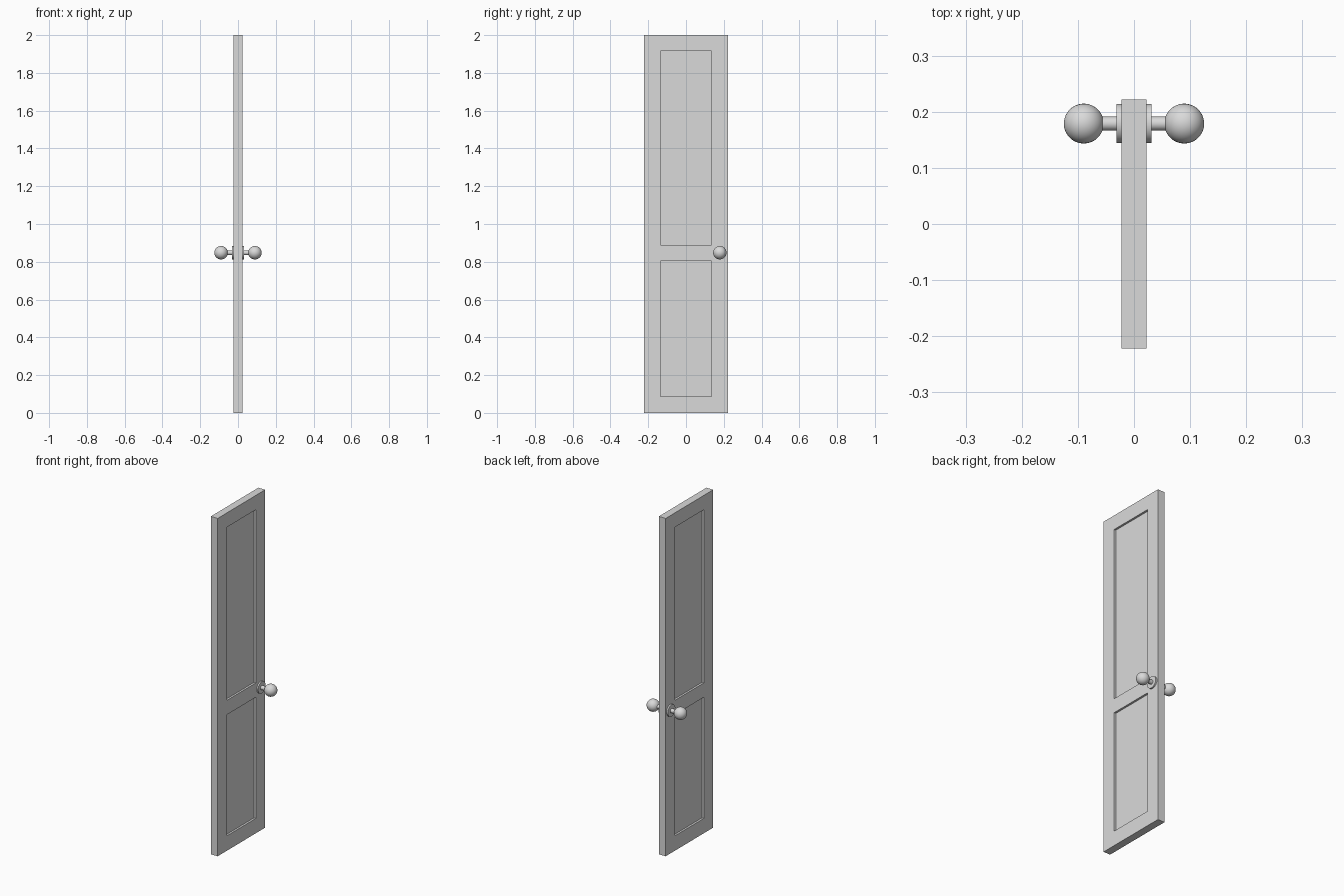
import bpy, bmesh, math
from mathutils import Vector

if "Cube" in bpy.data.objects:
    bpy.data.objects.remove(bpy.data.objects["Cube"])

grey = bpy.data.materials.new("light_grey")
grey.diffuse_color = (0.7, 0.7, 0.7, 1)
grey.use_nodes = True
grey.node_tree.nodes["Principled BSDF"].inputs["Base Color"].default_value = grey.diffuse_color

HX, HY, H = 0.0225, 0.222, 2.0            # half thickness, half width, height
PANEL_Y = 0.136
PANELS = [(0.088, 0.805), (0.89, 1.915)]  # z ranges of the recessed panels
KNOB_Y, KNOB_Z = 0.179, 0.848


def finish(obj, name):
    obj.name = name
    obj.data.name = name
    obj.data.materials.append(grey)
    return obj


# Door leaf: slab cut along the panel borders, panels sunk on both faces
bm = bmesh.new()
bmesh.ops.create_cube(bm, size=1)
for v in bm.verts:
    v.co = Vector((v.co.x * 2 * HX, v.co.y * 2 * HY, (v.co.z + 0.5) * H))
cuts = [((0, y, 0), (0, 1, 0)) for y in (-PANEL_Y, PANEL_Y)]
cuts += [((0, 0, z), (0, 0, 1)) for pair in PANELS for z in pair]
for co, no in cuts:
    bmesh.ops.bisect_plane(bm, geom=bm.verts[:] + bm.edges[:] + bm.faces[:],
                           plane_co=co, plane_no=no)
bm.normal_update()
sunk = []
for f in bm.faces:
    c = f.calc_center_median()
    if abs(f.normal.x) > 0.9 and abs(c.y) < PANEL_Y and any(a < c.z < b for a, b in PANELS):
        sunk.append(f)
bmesh.ops.inset_individual(bm, faces=sunk, thickness=0.0, depth=-0.012)
bm.normal_update()
mesh = bpy.data.meshes.new("door_leaf")
bm.to_mesh(mesh)
bm.free()
door = bpy.data.objects.new("door_leaf", mesh)
bpy.context.collection.objects.link(door)
finish(door, "door_leaf")


def rod(name, radius, x0, x1):
    """Cylinder along x at the knob position."""
    bpy.ops.mesh.primitive_cylinder_add(
        vertices=32, radius=radius, depth=abs(x1 - x0),
        location=((x0 + x1) / 2, KNOB_Y, KNOB_Z), rotation=(0, math.pi / 2, 0))
    bpy.ops.object.shade_smooth_by_angle(angle=math.radians(35))
    finish(bpy.context.object, name)


# Handle set on each side: rose plate, stem and ball knob
for side, s in (("right", 1), ("left", -1)):
    rod(side + "_rose_plate", 0.035, s * 0.02, s * 0.031)
    rod(side + "_knob_stem", 0.0125, s * 0.025, s * 0.075)
    bpy.ops.mesh.primitive_uv_sphere_add(
        segments=32, ring_count=24, radius=0.0355,
        location=(s * 0.0895, KNOB_Y, KNOB_Z), rotation=(0, math.pi / 2, 0))
    bpy.ops.object.shade_smooth()
    finish(bpy.context.object, side + "_knob")
